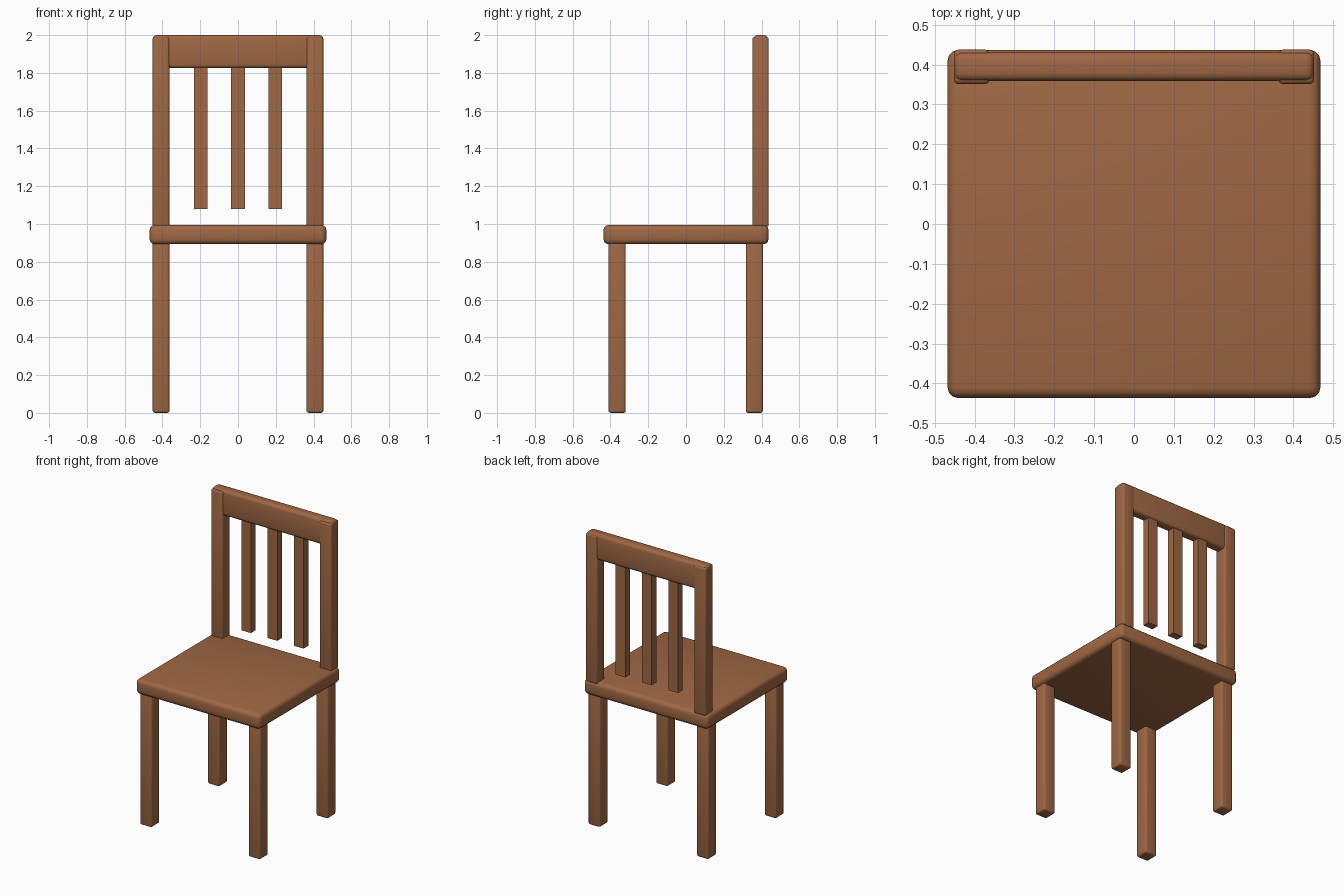
import bpy

cube = bpy.data.objects.get("Cube")
if cube:
    bpy.data.objects.remove(cube, do_unlink=True)

# Single warm brown wood colour
wood = bpy.data.materials.new("brown_wood")
wood.use_nodes = True
colour = (0.35, 0.137, 0.058, 1)
wood.diffuse_color = colour
wood.node_tree.nodes["Principled BSDF"].inputs["Base Color"].default_value = colour


def board(name, low, high, bevel=0.0, segments=3):
    """Box between two corners, with rounded edges if wanted."""
    centre = [(a + b) / 2 for a, b in zip(low, high)]
    bpy.ops.mesh.primitive_cube_add(size=1, location=centre)
    obj = bpy.context.object
    obj.name = name
    obj.scale = [b - a for a, b in zip(low, high)]
    bpy.ops.object.transform_apply(location=False, rotation=False, scale=True)
    obj.data.materials.append(wood)
    if bevel:
        mod = obj.modifiers.new("rounded_edges", "BEVEL")
        mod.width = bevel
        mod.segments = segments
        bpy.ops.object.modifier_apply(modifier=mod.name)
        bpy.ops.object.shade_smooth_by_angle()
    return obj


# Seat
board("seat", (-0.468, -0.437, 0.893), (0.468, 0.437, 0.995), 0.027)

# Legs and back posts, one of each per side
for side, sign in (("left", 1), ("right", -1)):
    x0, x1 = sorted((sign * 0.363, sign * 0.452))
    board(side + "_front_leg", (x0, -0.41, 0), (x1, -0.32, 0.91), 0.012)
    board(side + "_back_leg", (x0, 0.317, 0), (x1, 0.407, 0.91), 0.012)
    board(side + "_back_post", (x0, 0.351, 0.985), (x1, 0.438, 1.99), 0.012)

# Top rail
board("top_rail", (-0.452, 0.359, 1.825), (0.452, 0.432, 2.0), 0.02)

# Hanging slats
for name, x in (("left", 0.198), ("middle", 0), ("right", -0.198)):
    board(name + "_slat", (x - 0.036, 0.37, 1.08), (x + 0.036, 0.42, 1.86))
